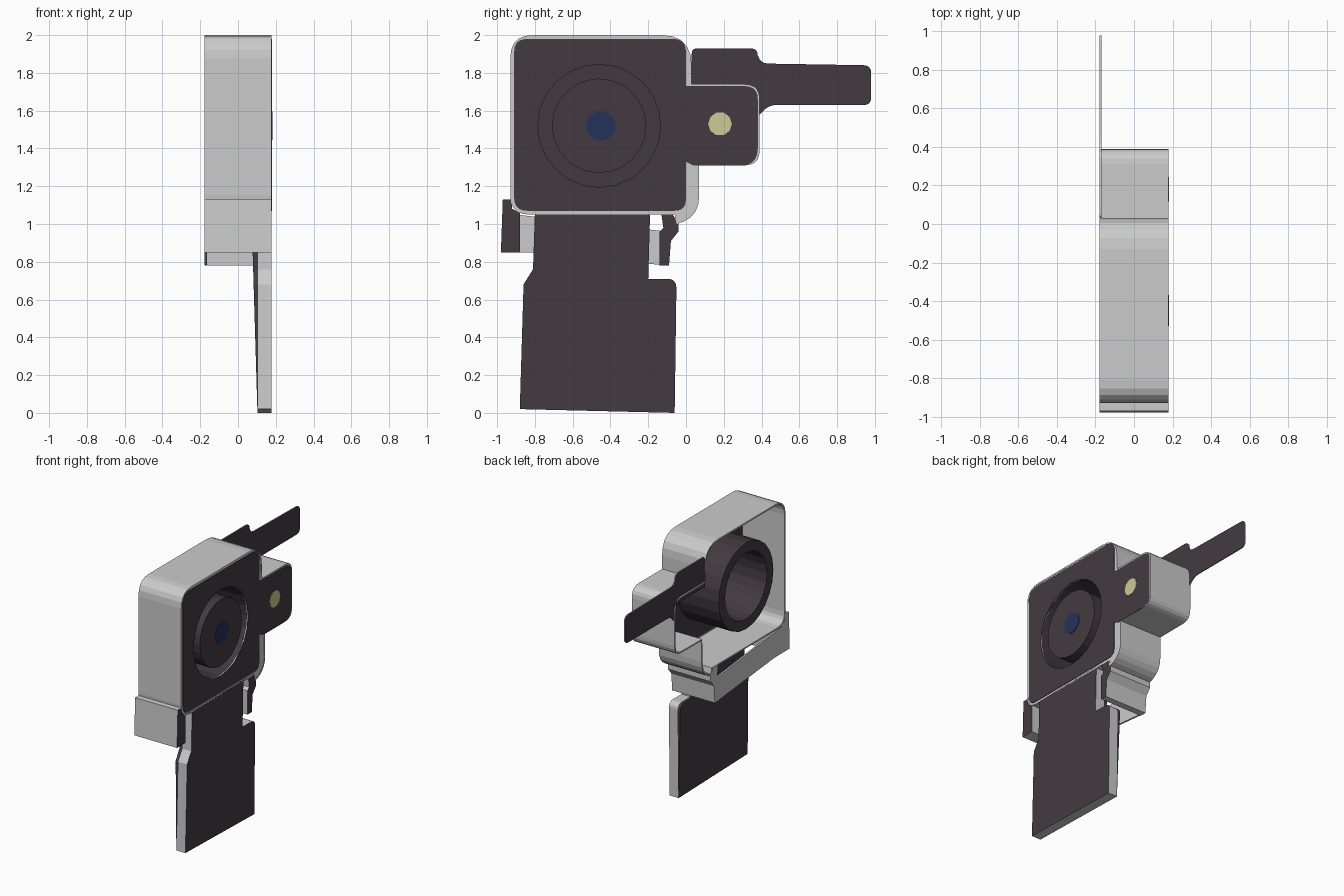
import bpy, bmesh
from math import cos, sin, pi
from mathutils import Matrix, Vector

cube = bpy.data.objects.get("Cube")
if cube:
    bpy.data.objects.remove(cube, do_unlink=True)


def material(name, rgb):
    m = bpy.data.materials.new(name)
    m.diffuse_color = (*rgb, 1)
    m.use_nodes = True
    m.node_tree.nodes["Principled BSDF"].inputs["Base Color"].default_value = (*rgb, 1)
    return m


grey = material("light grey metal", (0.6, 0.6, 0.6))
dark = material("dark plum plastic", (0.055, 0.042, 0.052))
blue = material("lens blue", (0.018, 0.032, 0.105))
yellow = material("flash yellow", (0.62, 0.58, 0.3))

HALF = 0.178
# local x, y, z become world y, z, x
SIDEWAYS = Matrix(((0, 0, 1, 0), (1, 0, 0, 0), (0, 1, 0, 0), (0, 0, 0, 1)))


def rounded(corners, steps=5):
    """Outline in (y, z) from corners (y, z) or (y, z, radius)."""
    out = []
    for i, c in enumerate(corners):
        p = Vector(c[:2])
        if len(c) < 3:
            out.append(p)
            continue
        a = p + (Vector(corners[i - 1][:2]) - p).normalized() * c[2]
        b = p + (Vector(corners[(i + 1) % len(corners)][:2]) - p).normalized() * c[2]
        for k in range(steps + 1):
            t = k / steps
            out.append(a * (1 - t) ** 2 + p * 2 * t * (1 - t) + b * t * t)
    return out


def circle(y, z, r, sides=24):
    return [Vector((y + r * cos(2 * pi * i / sides), z + r * sin(2 * pi * i / sides)))
            for i in range(sides)]


def link(name, mesh, mats):
    mesh.materials.clear()
    for m in mats:
        mesh.materials.append(m)
    ob = bpy.data.objects.new(name, mesh)
    bpy.context.collection.objects.link(ob)
    return ob


def plate(name, outlines, x0, x1, mats, rule=None):
    """Filled sheet between x0 and x1; later outlines are holes."""
    cu = bpy.data.curves.new(name, "CURVE")
    cu.dimensions = "2D"
    cu.fill_mode = "BOTH"
    cu.extrude = (x1 - x0) / 2
    for pts in outlines:
        sp = cu.splines.new("POLY")
        sp.points.add(len(pts) - 1)
        for q, p in zip(sp.points, pts):
            q.co = (p.x, p.y, 0, 1)
        sp.use_cyclic_u = True
    tmp = bpy.data.objects.new(name + " helper", cu)
    bpy.context.collection.objects.link(tmp)
    bpy.context.view_layer.update()
    mesh = bpy.data.meshes.new_from_object(tmp.evaluated_get(bpy.context.evaluated_depsgraph_get()))
    bpy.data.objects.remove(tmp, do_unlink=True)
    mesh.transform(Matrix.Translation(((x0 + x1) / 2, 0, 0)) @ SIDEWAYS)
    bm = bmesh.new()
    bm.from_mesh(mesh)
    bmesh.ops.remove_doubles(bm, verts=bm.verts, dist=0.0001)
    bmesh.ops.recalc_face_normals(bm, faces=bm.faces)
    bm.to_mesh(mesh)
    bm.free()
    ob = link(name, mesh, mats)
    for f in mesh.polygons:
        f.use_smooth = False
        f.material_index = rule(f) if rule else 0
    return ob


def wall(name, pts, x0, x1, mat, thickness=0):
    """Band following an outline, open at both ends."""
    bm = bmesh.new()
    lo = [bm.verts.new((x0, p.x, p.y)) for p in pts]
    hi = [bm.verts.new((x1, p.x, p.y)) for p in pts]
    for i in range(len(pts)):
        j = (i + 1) % len(pts)
        bm.faces.new((lo[i], lo[j], hi[j], hi[i]))
    mesh = bpy.data.meshes.new(name)
    bm.to_mesh(mesh)
    bm.free()
    ob = link(name, mesh, [mat])
    if thickness:
        mod = ob.modifiers.new("thickness", "SOLIDIFY")
        mod.thickness = thickness
        mod.offset = -1
    return ob


def grey_edges(f):
    return 0 if abs(f.normal.x) > 0.5 else 1


def dark_front(f):
    return 0 if f.normal.x > 0.5 else 1


# Outlines
shell = rounded([(-0.93, 1.05, 0.1), (-0.06, 1.05), (-0.05, 1.0), (0.07, 1.03, 0.12),
                 (0.07, 1.31), (0.39, 1.31, 0.08), (0.39, 1.74, 0.08),
                 (0.03, 1.74), (0.03, 2.0, 0.16), (-0.93, 2.0, 0.12)])
face = rounded([(-0.91, 1.07, 0.07), (0.0, 1.07, 0.06), (0.0, 1.33), (0.04, 1.31),
                (0.38, 1.31, 0.09), (0.38, 1.73, 0.07), (0.0, 1.73),
                (0.0, 1.98, 0.07), (-0.91, 1.98, 0.07)])
LENS = (-0.46, 1.52)
outer, inner = circle(*LENS, 0.325), circle(*LENS, 0.25)

# Housing, open at the rear
wall("housing_wall", shell, -HALF, HALF, grey, 0.012)
plate("housing_rim", [shell, outer], 0.170, 0.176, [grey])
plate("face_plate", [face, outer], 0.167, 0.179, [dark])

# Lens barrel: a deep ring groove around a flush disc
wall("barrel_outer", outer, -HALF, 0.177, dark)
wall("barrel_inner", inner, -HALF, 0.177, dark)
plate("barrel_rear_ring", [outer, inner], -HALF, -0.172, [dark])
plate("lens_disc", [inner], 0.167, 0.179, [dark])
plate("lens_dot", [circle(-0.45, 1.52, 0.08, 10)], 0.178, 0.182, [blue])
plate("flash_dot", [circle(0.18, 1.53, 0.063, 10)], 0.178, 0.182, [yellow])

# Rear contact tab
tab = rounded([(0.03, 1.70), (0.36, 1.70), (0.39, 1.58), (0.44, 1.63, 0.04),
               (0.98, 1.63, 0.04), (0.98, 1.84, 0.04), (0.38, 1.85, 0.06),
               (0.38, 1.93, 0.04), (0.03, 1.93, 0.03)])
plate("contact_tab", [tab], -HALF, -0.17, [dark, grey], grey_edges)

# Lower bracket
plate("bracket_rear_wall", [rounded([(-0.97, 0.85), (-0.8, 0.85), (-0.1, 0.78),
                                     (-0.1, 0.96), (-0.9, 1.05), (-0.97, 1.05)])],
      -HALF, -0.165, [grey])
plate("bracket_front_end", [rounded([(-0.98, 0.85), (-0.88, 0.85), (-0.88, 1.06),
                                     (-0.92, 1.08), (-0.925, 1.13), (-0.97, 1.13)])],
      -HALF, HALF, [dark, grey], dark_front)
plate("bracket_rear_end", [rounded([(-0.14, 0.78), (-0.09, 0.78), (-0.08, 0.91),
                                    (-0.04, 0.96), (-0.04, 1.0), (-0.07, 1.05),
                                    (-0.13, 1.05), (-0.12, 0.98), (-0.14, 0.96)])],
      -HALF, HALF, [dark, grey], dark_front)

# Ribbon leg
leg = rounded([(-0.88, 0.02), (-0.06, 0.0), (-0.05, 0.71, 0.05), (-0.2, 0.71),
               (-0.19, 1.06), (-0.8, 1.06), (-0.81, 0.76), (-0.86, 0.68)])
plate("ribbon_leg", [leg], 0.105, HALF, [dark, grey], grey_edges)

# Leaning dark backing behind the leg
backing = plate("ribbon_backing", [leg], 0.08, 0.106, [dark])
for v in backing.data.vertices:
    if v.co.x < 0.09:
        v.co.x = 0.103 - 0.03 * v.co.z
